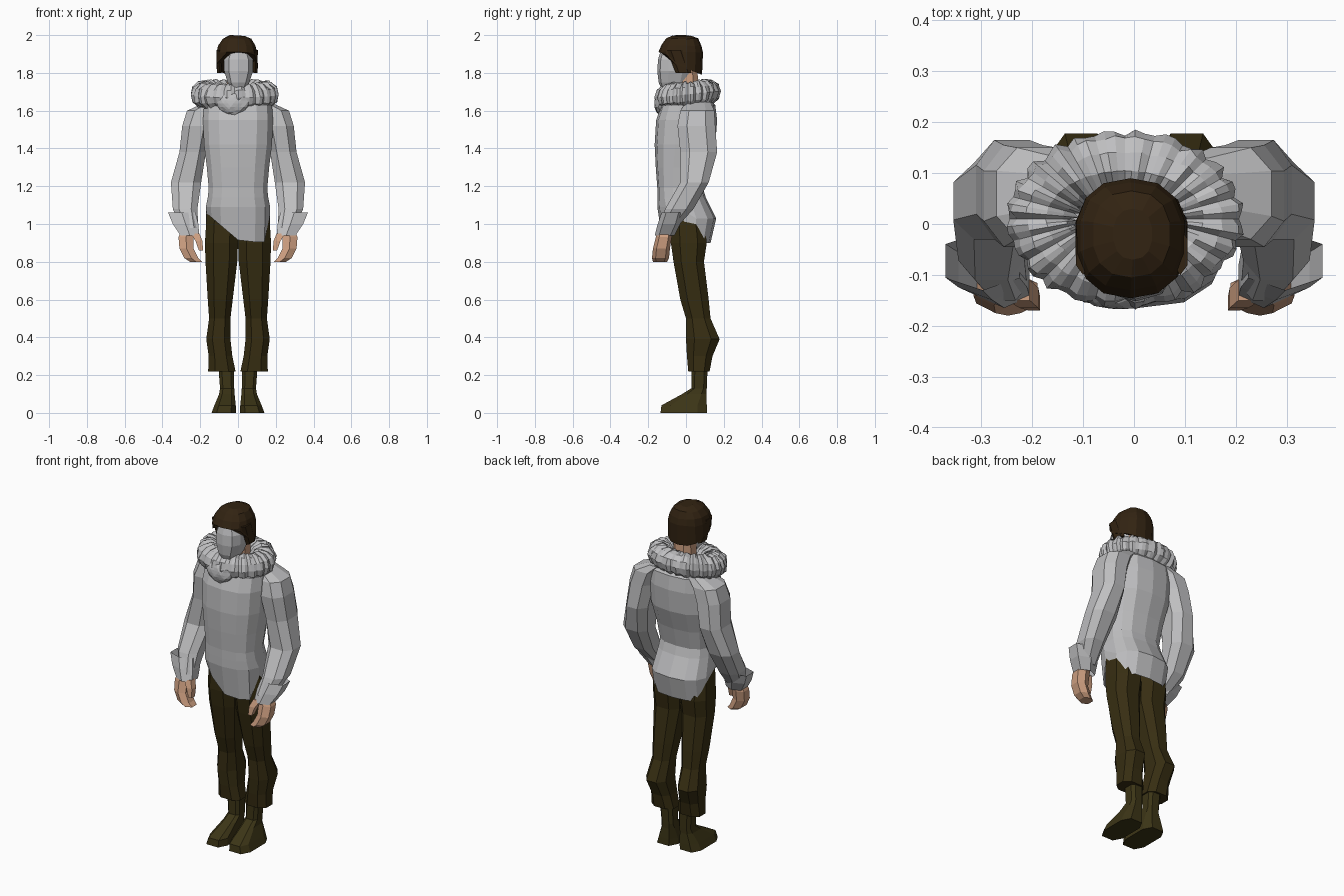
import bpy, bmesh, math, random

if "Cube" in bpy.data.objects:
    bpy.data.objects.remove(bpy.data.objects["Cube"])
random.seed(4)


def material(name, rgb):
    m = bpy.data.materials.new(name)
    m.diffuse_color = (*rgb, 1)
    m.use_nodes = True
    m.node_tree.nodes["Principled BSDF"].inputs["Base Color"].default_value = m.diffuse_color
    return m


GREY = material("wool_grey", (0.52, 0.52, 0.53))
SKIN = material("skin", (0.62, 0.35, 0.22))
OLIVE = material("dark_olive", (0.038, 0.027, 0.006))
BOOT = material("boot_olive", (0.045, 0.035, 0.008))
HAIR = material("dark_brown", (0.032, 0.017, 0.006))


def finish(name, bm, mat):
    bmesh.ops.recalc_face_normals(bm, faces=bm.faces)
    me = bpy.data.meshes.new(name)
    bm.to_mesh(me)
    bm.free()
    me.materials.append(mat)
    ob = bpy.data.objects.new(name, me)
    bpy.context.collection.objects.link(ob)
    return ob


def loft(name, rings, mat, n=8, power=0.8, side=1, top=True, bottom=True, adjust=None):
    """Skin rounded rings given as (z, x min, x max, y min, y max)."""
    bm = bmesh.new()
    unit = []
    for i in range(n):
        a = 2 * math.pi * (i + 0.5) / n
        c, s = math.cos(a), math.sin(a)
        unit.append((math.copysign(abs(c) ** power, c), math.copysign(abs(s) ** power, s)))
    mx = max(u[0] for u in unit)
    my = max(u[1] for u in unit)
    loops = []
    for k, (z, x0, x1, y0, y1) in enumerate(rings):
        row = []
        for u, v in unit:
            x = (x0 + x1) / 2 + u / mx * (x1 - x0) / 2
            y = (y0 + y1) / 2 + v / my * (y1 - y0) / 2
            zz = adjust(k, x, y, z) if adjust else z
            row.append(bm.verts.new((side * x, y, zz)))
        loops.append(row)
    for a, b in zip(loops, loops[1:]):
        for i in range(n):
            j = (i + 1) % n
            bm.faces.new((a[i], a[j], b[j], b[i]))
    if top:
        bm.faces.new(loops[0])
    if bottom:
        bm.faces.new(loops[-1])
    return finish(name, bm, mat)


# Tunic body with an asymmetric front hem
def hem(k, x, y, z):
    if k == 7 and y > 0:
        return 1.03
    if k == 8 and y < 0.02:
        if x < 0:
            return 0.915 + 0.85 * abs(x)
        return 1.03 if x > 0.15 else 0.905
    return z


loft("tunic", [
    (1.67, -.11, .11, -.09, .12),
    (1.63, -.18, .18, -.13, .155),
    (1.55, -.185, .185, -.158, .165),
    (1.42, -.18, .18, -.166, .155),
    (1.30, -.165, .165, -.16, .115),
    (1.19, -.155, .155, -.152, .09),
    (1.14, -.16, .16, -.152, .105),
    (1.09, -.17, .17, -.152, .16),
    (0.90, -.165, .165, -.125, .13)], GREY, n=14, power=0.75, bottom=False, adjust=hem)

for side, word in ((1, "right"), (-1, "left")):
    # Sleeve and flared cuff
    loft("sleeve_" + word, [
        (1.645, .08, .17, 0, .13),
        (1.60, .11, .27, -.03, .15),
        (1.52, .14, .295, -.045, .155),
        (1.38, .17, .31, -.03, .165),
        (1.22, .195, .355, -.03, .12),
        (1.08, .215, .345, -.11, .04),
        (0.98, .21, .30, -.15, -.05)], GREY, side=side)
    loft("cuff_" + word, [
        (1.06, .225, .37, -.13, -.015),
        (1.00, .21, .345, -.15, -.03),
        (0.94, .205, .305, -.165, -.06)], GREY, n=6, side=side, top=False, bottom=False)
    # Curled hand and thumb
    loft("hand_" + word, [
        (1.00, .225, .285, -.14, -.08),
        (0.93, .235, .315, -.16, -.075),
        (0.87, .235, .31, -.175, -.085),
        (0.82, .21, .285, -.18, -.09),
        (0.80, .19, .255, -.175, -.10)], SKIN, n=6, side=side)
    loft("thumb_" + word, [
        (0.95, .205, .25, -.15, -.11),
        (0.91, .188, .225, -.165, -.125),
        (0.86, .185, .207, -.17, -.14)], SKIN, n=4, side=side)
    # Trouser leg
    loft("trouser_leg_" + word, [
        (1.06, 0, .165, -.08, .09),
        (0.90, 0, .175, -.08, .11),
        (0.80, .004, .172, -.066, .095),
        (0.60, .028, .16, -.03, .12),
        (0.50, .04, .153, 0, .13),
        (0.39, .04, .168, 0, .178),
        (0.30, .03, .155, .005, .14),
        (0.22, .013, .158, .012, .125)], OLIVE, side=side)
    # Boot
    loft("boot_" + word, [
        (0.26, .022, .105, .03, .115),
        (0.13, .02, .095, .028, .11),
        (0.10, .018, .10, -.02, .108),
        (0.04, .012, .125, -.13, .11),
        (0.00, .01, .14, -.135, .11)], BOOT, power=0.6, side=side)

# Neck and face
loft("neck", [(1.84, -.055, .055, -.04, .06), (1.60, -.06, .06, -.05, .07)], SKIN)
loft("face", [
    (1.915, -.055, .06, -.135, .03),
    (1.87, -.073, .08, -.148, .04),
    (1.81, -.073, .08, -.152, .04),
    (1.75, -.055, .06, -.145, .02),
    (1.705, -.03, .035, -.125, -.03)], GREY, n=10)


# Hair cap, lower at the nape and raised over the brow
def hairline(k, x, y, z):
    if k < 4:
        return z + random.uniform(-.004, .004)
    brow = 0.03 if y < -.1 and abs(x) < .09 else 0
    return 1.79 + (0.085 - y) * .40 + brow


loft("hair", [
    (1.998, -.04, .035, -.07, .03),
    (1.98, -.08, .07, -.105, .065),
    (1.945, -.105, .092, -.13, .082),
    (1.91, -.113, .10, -.146, .09),
    (1.79, -.115, .105, -.14, .085)], HAIR, n=14, power=0.85, adjust=hairline)
# Locks beside the face
for x in (-.098, .093):
    loft("side_lock", [
        (1.92, x - .016, x + .012, -.10, -.01),
        (1.80, x - .012, x + .010, -.055, .03)], HAIR, n=6)

# Chunky knitted scarf ring
bm = bmesh.new()
U, V = 72, 11
grid = []
for i in range(U):
    a = 2 * math.pi * i / U
    ridge = 1.0 if i % 3 else 0.88
    row = []
    for j in range(V):
        b = 2 * math.pi * j / V
        r = .071 * ridge * random.uniform(.90, 1.06)
        x = -.018 + math.cos(a) * (.164 + r * math.cos(b))
        y = .010 + math.sin(a) * (.104 + r * math.cos(b))
        row.append(bm.verts.new((x, y, 1.685 + r * math.sin(b) + .1 * y)))
    grid.append(row)
for i in range(U):
    for j in range(V):
        p, q, k = grid[i], grid[(i + 1) % U], (j + 1) % V
        bm.faces.new((p[j], q[j], q[k], p[k]))
finish("scarf_ring", bm, GREY)

# Scarf knot under the chin
bm = bmesh.new()
bmesh.ops.create_icosphere(bm, subdivisions=3, radius=1)
for v in bm.verts:
    v.co *= random.uniform(.93, 1.04)
    taper = 1 + .25 * v.co.z
    v.co = (-.025 + v.co.x * .088 * taper, -.128 + v.co.y * .04, 1.637 + v.co.z * .066)
finish("scarf_knot", bm, GREY)
